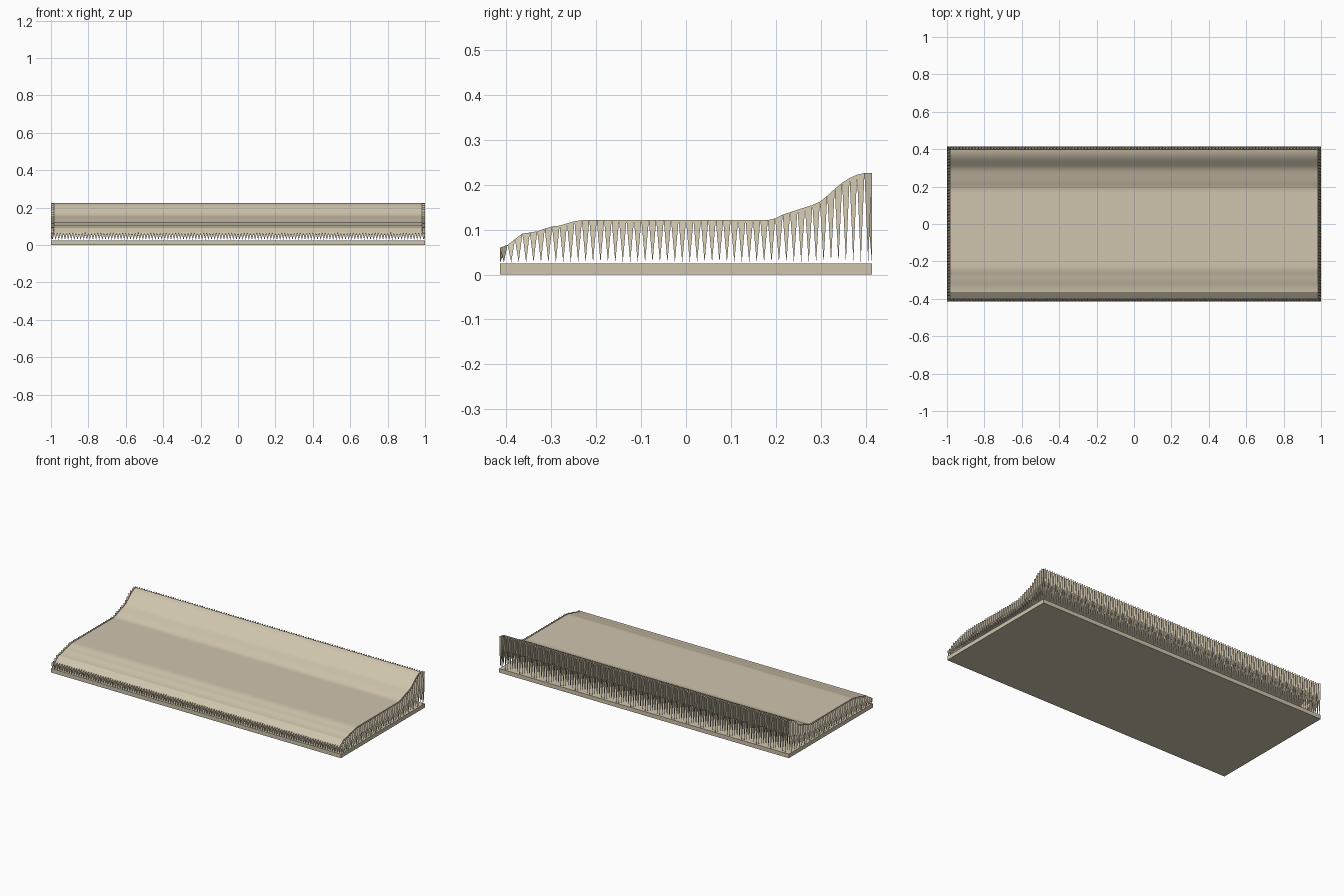
import bpy
import bmesh

if "Cube" in bpy.data.objects:
    bpy.data.objects.remove(bpy.data.objects["Cube"])

W, D = 1.0, 0.414          # half width, half depth
NX, NY = 120, 50           # cells of the terrain sheet
SLAB_TOP = 0.025

# Terrain cross-section: (y, z)
PROFILE = [(-0.414, 0.06), (-0.40, 0.064), (-0.385, 0.075), (-0.367, 0.091),
           (-0.335, 0.095), (-0.30, 0.107), (-0.28, 0.109), (-0.262, 0.115),
           (-0.24, 0.121), (0.19, 0.121), (0.215, 0.133), (0.25, 0.145),
           (0.28, 0.154), (0.30, 0.163), (0.32, 0.18), (0.34, 0.199),
           (0.36, 0.213), (0.38, 0.222), (0.395, 0.226), (0.414, 0.226)]

sand = bpy.data.materials.new("sand")
sand.diffuse_color = (0.63, 0.56, 0.42, 1)
sand.use_nodes = True
sand.node_tree.nodes["Principled BSDF"].inputs["Base Color"].default_value = sand.diffuse_color


def height(y):
    for (y0, z0), (y1, z1) in zip(PROFILE, PROFILE[1:]):
        if y <= y1:
            return z0 + (z1 - z0) * (y - y0) / (y1 - y0)
    return PROFILE[-1][1]


def finish(bm, name):
    mesh = bpy.data.meshes.new(name)
    bm.to_mesh(mesh)
    bm.free()
    mesh.materials.append(sand)
    obj = bpy.data.objects.new(name, mesh)
    bpy.context.collection.objects.link(obj)
    return obj


# Base slab
bm = bmesh.new()
bmesh.ops.create_cube(bm, size=1)
for v in bm.verts:
    v.co = (v.co.x * 2 * W, v.co.y * 2 * D, (v.co.z + 0.5) * SLAB_TOP)
finish(bm, "base_slab")

# Terrain sheet: grid following the profile
bm = bmesh.new()


def plan(i, j):
    return -W + 2 * W * i / NX, -D + 2 * D * j / NY


grid = {}
for i in range(NX + 1):
    for j in range(NY + 1):
        x, y = plan(i, j)
        grid[i, j] = bm.verts.new((x, y, height(y)))

for i in range(1, NX - 1):
    for j in range(1, NY - 1):
        bm.faces.new((grid[i, j], grid[i + 1, j],
                      grid[i + 1, j + 1], grid[i, j + 1]))


def inner(i, j):
    return grid[min(max(i, 1), NX - 1), min(max(j, 1), NY - 1)]


def face(*verts):
    if len(set(verts)) == 3:
        bm.faces.new(verts)


# Ragged rim: every edge cell is pulled down to a tooth tip at the slab
rim = [(i, 0) for i in range(NX)] + [(NX, j) for j in range(NY)]
rim += [(NX - i, NY) for i in range(NX)] + [(0, NY - j) for j in range(NY)]
for a, b in zip(rim, rim[1:] + rim[:1]):
    x, y = plan((a[0] + b[0]) / 2, (a[1] + b[1]) / 2)
    tip = bm.verts.new((x, y, SLAB_TOP + 0.002))
    face(grid[a], tip, inner(*a))
    face(inner(*a), tip, inner(*b))
    face(tip, grid[b], inner(*b))

sheet = finish(bm, "terrain_sheet")
bpy.context.view_layer.objects.active = sheet
sheet.select_set(True)
bpy.ops.object.shade_smooth_by_angle(angle=0.5)
